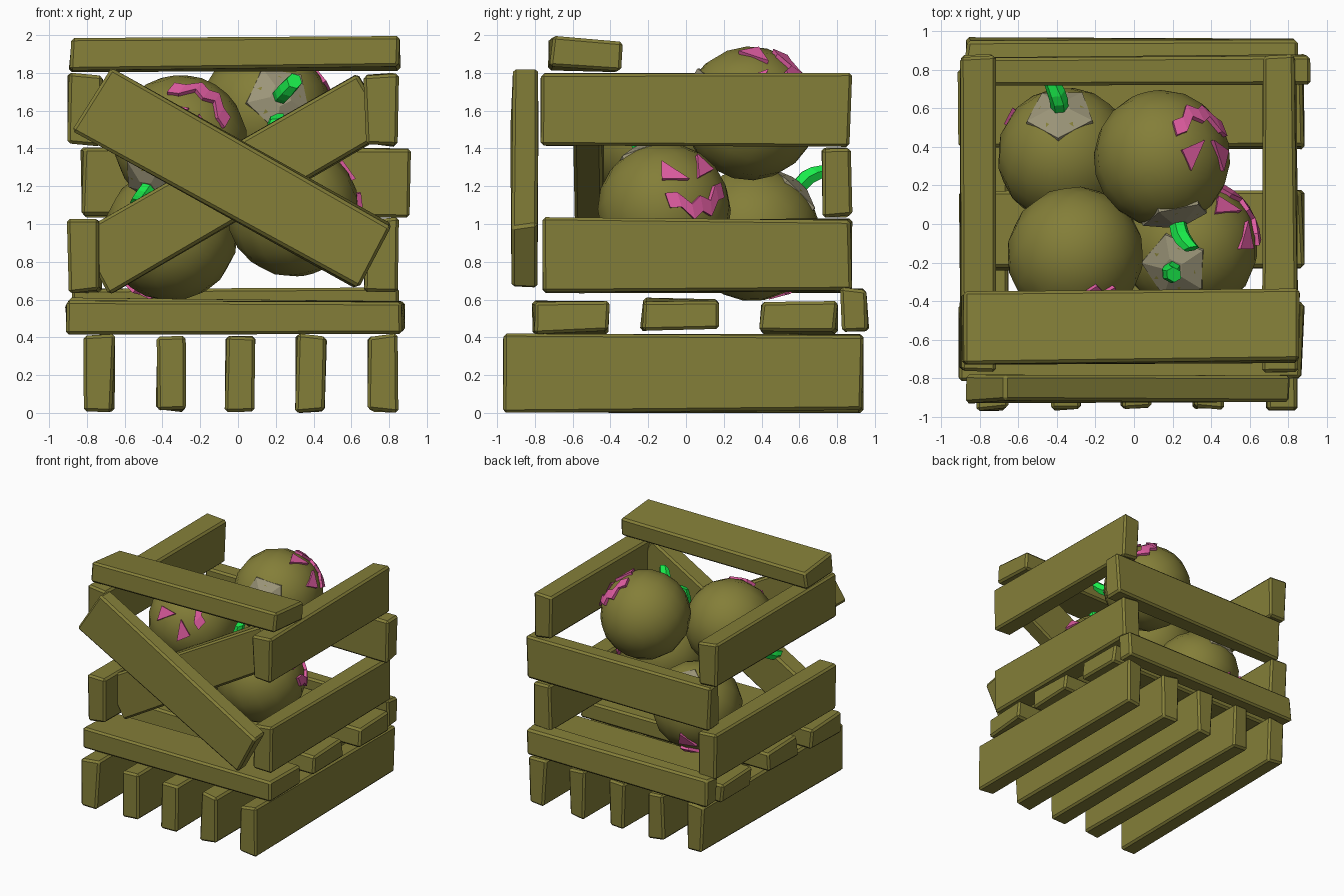
import bpy, bmesh, random
from math import sin, cos, pi, radians
from mathutils import Vector, Matrix

if "Cube" in bpy.data.objects:
    bpy.data.objects.remove(bpy.data.objects["Cube"])

random.seed(4)


def material(name, rgb):
    m = bpy.data.materials.new(name)
    m.diffuse_color = (*rgb, 1)
    m.use_nodes = True
    m.node_tree.nodes["Principled BSDF"].inputs["Base Color"].default_value = m.diffuse_color
    return m


WOOD = material("wood", (0.23, 0.21, 0.04))
SKIN = material("gourd_skin", (0.23, 0.21, 0.04))
CAP = material("cap", (0.33, 0.30, 0.19))
STEM = material("stem", (0.01, 0.85, 0.07))
FACE = material("carving", (0.75, 0.11, 0.36))


def finish(name, bm, mat, matrix, smooth=False):
    bmesh.ops.recalc_face_normals(bm, faces=bm.faces)
    me = bpy.data.meshes.new(name)
    bm.to_mesh(me)
    bm.free()
    me.materials.append(mat)
    if smooth:
        me.shade_smooth()
    ob = bpy.data.objects.new(name, me)
    ob.matrix_world = matrix
    bpy.context.collection.objects.link(ob)
    return ob


def board(name, center, size, rx=0, ry=0):
    """Rough-cut plank: slightly skewed box with chamfered edges."""
    bm = bmesh.new()
    bmesh.ops.create_cube(bm, size=1)
    for v in bm.verts:
        v.co = Vector([c * s + random.uniform(-.012, .012) for c, s in zip(v.co, size)])
    bmesh.ops.bevel(bm, geom=bm.edges[:], offset=.016, segments=1, affect='EDGES')
    mat = (Matrix.Translation(center) @ Matrix.Rotation(radians(ry), 4, 'Y')
           @ Matrix.Rotation(radians(rx), 4, 'X'))
    finish(name, bm, WOOD, mat)


# runners under the crate
for i, x in enumerate((-.735, -.36, .015, .385, .77)):
    board(f"runner_{i + 1}", (x, -.015, .225), (.15, 1.89, .40))

# floor slats
for i, (y, z) in enumerate(((-.61, .52), (-.035, .535), (.595, .52))):
    board(f"floor_slat_{i + 1}", (-.015, y, z), (1.78, .40, .16))

# side boards, two on each side
for side, x in (("left", -.81), ("right", .757)):
    board(f"{side}_lower_board", (x, .055, .85), (.17, 1.63, .385))
    board(f"{side}_upper_board", (x, .055, 1.62), (.17, 1.63, .375))

# back boards
board("back_lower_board", (-.015, .89, .555), (1.72, .14, .23))
board("back_middle_board", (.04, .795, 1.235), (1.73, .15, .37))

# crossed front braces and the loose top board
board("front_brace_outer", (-.025, -.85, 1.255), (1.72, .15, .38), ry=29.2)
board("front_brace_inner", (-.025, -.515, 1.225), (1.72, .15, .36), ry=-30.2)
board("top_board", (-.02, -.535, 1.908), (1.74, .375, .15), rx=-4.5, ry=-.6)

R = .355


def on_sphere(u, v, r):
    """Face coordinates (u sideways, v toward the stem) wrapped on the gourd."""
    a, b = u / R, v / R
    return Vector((cos(b) * cos(a), cos(b) * sin(a), sin(b))) * r


def patch(bm, uvs):
    """Raised solid patch that follows the sphere."""
    outer = [bm.verts.new(on_sphere(u, v, R + .017)) for u, v in uvs]
    inner = [bm.verts.new(on_sphere(u, v, R - .03)) for u, v in uvs]
    bm.faces.new(outer)
    bm.faces.new(inner[::-1])
    n = len(uvs)
    for i in range(n):
        j = (i + 1) % n
        bm.faces.new((outer[j], outer[i], inner[i], inner[j]))


def tube(bm, rings, sides):
    """Closed tube through rings of (x, z, radius)."""
    loops = [[bm.verts.new((x + r * cos(2 * pi * k / sides), r * sin(2 * pi * k / sides), z))
              for k in range(sides)] for x, z, r in rings]
    for a, b in zip(loops, loops[1:]):
        for k in range(sides):
            j = (k + 1) % sides
            bm.faces.new((a[k], a[j], b[j], b[k]))
    bm.faces.new(loops[0][::-1])
    bm.faces.new(loops[-1])


def gourd(n, center, axis, face):
    # local frame: z along the stem, x out through the carved face
    z = Vector(axis).normalized()
    x = Vector(face)
    x = (x - z * x.dot(z)).normalized()
    y = z.cross(x)
    mat = Matrix.Translation(center) @ Matrix((x, y, z)).transposed().to_4x4()

    bm = bmesh.new()
    bmesh.ops.create_uvsphere(bm, u_segments=16, v_segments=10, radius=R)
    finish(f"gourd_{n}_body", bm, SKIN, mat, smooth=True)

    bm = bmesh.new()
    tube(bm, [(0, .27, .185), (0, .32, .18), (0, .365, .06)], 5)
    finish(f"gourd_{n}_cap", bm, CAP, mat)

    bm = bmesh.new()
    tube(bm, [(0, .33, .045), (0, .42, .048), (.02, .47, .048), (.055, .52, .042)], 6)
    finish(f"gourd_{n}_stem", bm, STEM, mat)

    # carved face: two eyes and a jagged mouth
    bm = bmesh.new()
    for s in (-1, 1):
        patch(bm, [(s * .03, .03), (s * .17, .07), (s * .13, .18)])
    us = [-.18 + .06 * i for i in range(7)]
    mid = [-.13 + 3.2 * u * u + (.022 if i % 2 else -.022) for i, u in enumerate(us)]
    for i in range(6):
        patch(bm, [(us[i], mid[i] - .04), (us[i + 1], mid[i + 1] - .04),
                   (us[i + 1], mid[i + 1] + .04), (us[i], mid[i] + .04)])
    finish(f"gourd_{n}_carving", bm, FACE, mat)


# four gourds piled in the crate
gourd(1, (.145, .34, 1.60), (.07, -.29, .08), (.23, .09, .24))
gourd(2, (-.355, .355, .96), (-.03, .24, .25), (-.20, .19, -.27))
gourd(3, (-.305, -.16, 1.45), (-.17, -.20, -.25), (.08, -.29, .17))
gourd(4, (.29, -.115, 1.09), (-.11, -.15, .41), (.30, .17, .16))

# settle the runners on the ground
bpy.context.view_layer.update()
low = min((o.matrix_world @ v.co).z for o in bpy.data.objects for v in o.data.vertices)
for o in bpy.data.objects:
    o.location.z -= low
